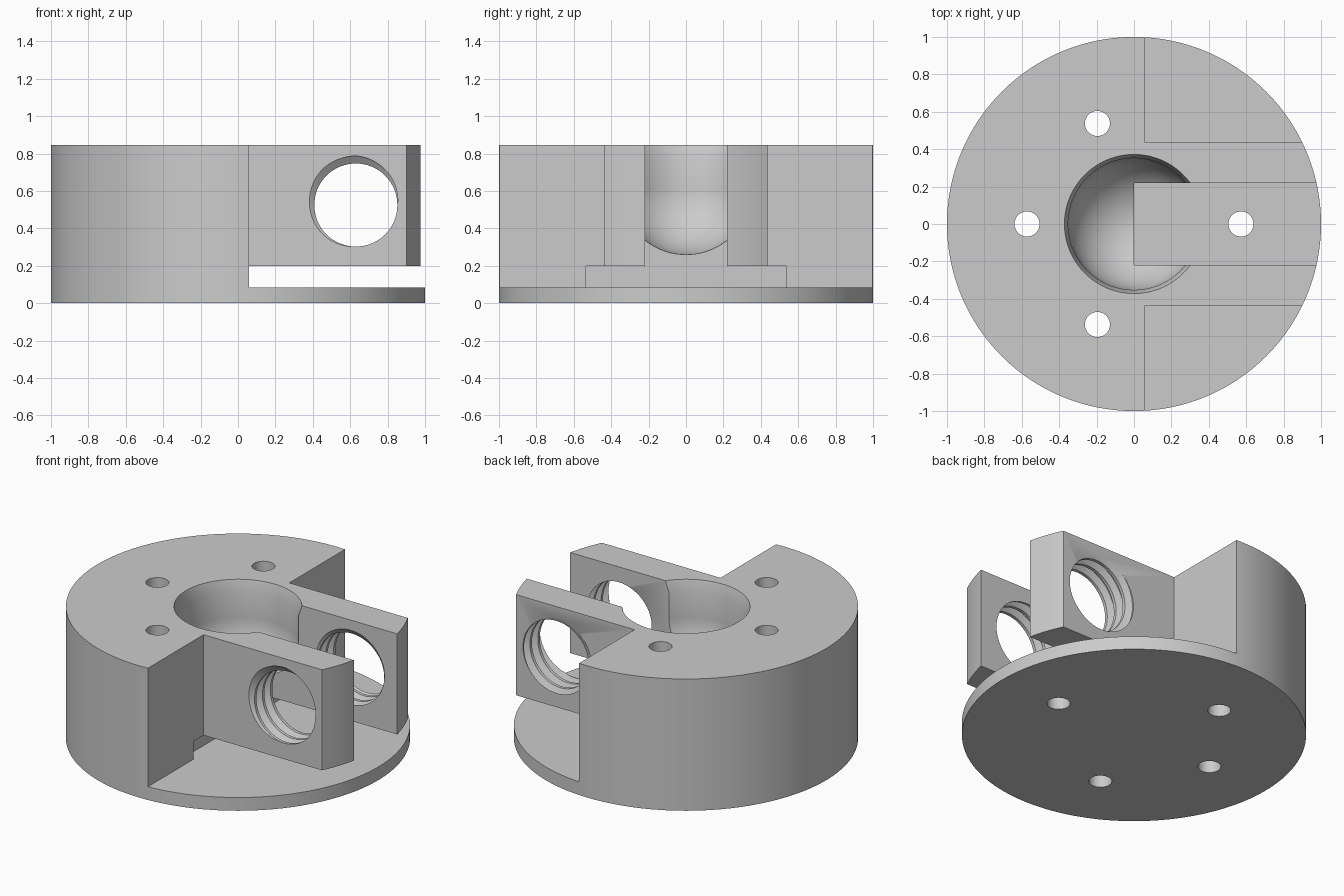
import bpy, bmesh, math

if "Cube" in bpy.data.objects:
    bpy.data.objects.remove(bpy.data.objects["Cube"])

SEG = 128
FLOOR, TOP = 0.085, 0.845


def new_object(name, bm):
    bmesh.ops.recalc_face_normals(bm, faces=bm.faces[:])
    mesh = bpy.data.meshes.new(name)
    bm.to_mesh(mesh)
    bm.free()
    ob = bpy.data.objects.new(name, mesh)
    bpy.context.collection.objects.link(ob)
    return ob


def lathe(name, profile, x=0.0, y=0.0, seg=SEG):
    """Closed solid of revolution; profile is (radius, z), poles have radius 0."""
    bm = bmesh.new()
    rings = []
    for r, z in profile:
        if r < 1e-6:
            rings.append([bm.verts.new((x, y, z))] * seg)
        else:
            rings.append([bm.verts.new((x + r * math.cos(2 * math.pi * i / seg),
                                        y + r * math.sin(2 * math.pi * i / seg), z))
                          for i in range(seg)])
    for a, b in zip(rings, rings[1:]):
        for i in range(seg):
            j = (i + 1) % seg
            bm.faces.new(list(dict.fromkeys((a[i], a[j], b[j], b[i]))))
    for ring in (rings[0], rings[-1]):
        if ring[0] is not ring[1]:
            bm.faces.new(ring)
    return new_object(name, bm)


def box(name, x0, x1, y0, y1, z0, z1):
    bm = bmesh.new()
    bmesh.ops.create_cube(bm, size=1)
    for v in bm.verts:
        v.co = (x1 if v.co.x > 0 else x0, y1 if v.co.y > 0 else y0, z1 if v.co.z > 0 else z0)
    return new_object(name, bm)


def thread_cutter(name, cx, cz, pitch=0.08, n=64, turns=16):
    """Helical tap running along y; crest, flank and root repeat once per pitch."""
    profile = [(0.0, 0.222), (0.25, 0.222), (0.625, 0.262), (0.75, 0.262)]
    p = len(profile)
    # places the groove at the upper left of the front face
    start = 0.435 - pitch * (0.6875 + 110 / 360) - 13 * pitch
    bm = bmesh.new()
    grid = []
    for j in range(n):
        a = 2 * math.pi * j / n
        col = []
        for k in range(turns * p + 1):
            f, r = profile[k % p]
            t = start + pitch * (k // p + f + j / n)
            col.append(bm.verts.new((cx + r * math.cos(a), -t, cz + r * math.sin(a))))
        grid.append(col)
    # one extra turn on the first column closes the helix seam
    for k in range(turns * p + 1, (turns + 1) * p + 1):
        f, r = profile[k % p]
        grid[0].append(bm.verts.new((cx + r, -(start + pitch * (k // p + f)), cz)))
    for j in range(n):
        nxt, off = (grid[j + 1], 0) if j < n - 1 else (grid[0], p)
        for k in range(turns * p):
            bm.faces.new((grid[j][k], nxt[k + off], nxt[k + 1 + off], grid[j][k + 1]))
    # fan caps, well outside the arms
    last = turns * p
    for k, extra in ((0, -0.1), (last, 0.1)):
        loop = [grid[j][k] for j in range(n)] + [grid[0][k + i] for i in range(p, 0, -1)]
        tip = bm.verts.new((cx, -(start + pitch * k / p + extra), cz))
        for a, b in zip(loop, loop[1:] + loop[:1]):
            bm.faces.new((a, b, tip))
    return new_object(name, bm)


def cut(target, cutter):
    mod = target.modifiers.new("cut", 'BOOLEAN')
    mod.operation = 'DIFFERENCE'
    mod.solver = 'EXACT'
    mod.object = cutter
    bpy.context.view_layer.objects.active = target
    bpy.ops.object.modifier_apply(modifier=mod.name)
    bpy.data.objects.remove(cutter)


# Round block
body = lathe("clamp_body", [(1, 0), (1, TOP)], seg=192)

# Side recesses that leave two parallel arms
for s in (-1, 1):
    ya, yb = sorted((s * 0.435, s * 1.3))
    cut(body, box("side_recess", 0.06, 1.3, ya, yb, FLOOR, 1.2))

# Gap below the arms, and the channel between them
cut(body, box("under_gap", 0, 1.3, -0.535, 0.535, FLOOR, 0.2))
cut(body, box("channel", 0, 1.3, -0.22, 0.22, FLOOR, 1.2))

# Ball socket: hemisphere, straight wall, flared rim
R, CZ = 0.352, 0.612
socket = [(R * math.sin(i * math.pi / 48), CZ - R * math.cos(i * math.pi / 48)) for i in range(25)]
socket += [(R, 0.77), (0.372, TOP), (0.372, 1.1)]
cut(body, lathe("ball_socket", socket))

# Mounting holes through the whole height
for deg in (0, 110, 180, 250):
    a = math.radians(deg)
    cut(body, lathe("mount_hole", [(0.067, -0.2), (0.067, 1.2)],
                    0.572 * math.cos(a), 0.572 * math.sin(a), 48))

# Threaded hole across both arms
cut(body, thread_cutter("screw_thread", 0.63, 0.525))

# Finish
grey = bpy.data.materials.new("light grey")
grey.diffuse_color = (0.6, 0.6, 0.6, 1)
grey.use_nodes = True
grey.node_tree.nodes["Principled BSDF"].inputs["Base Color"].default_value = grey.diffuse_color
body.data.materials.clear()
body.data.materials.append(grey)
for poly in body.data.polygons:
    poly.material_index = 0
bpy.ops.object.select_all(action='DESELECT')
body.select_set(True)
bpy.context.view_layer.objects.active = body
bpy.ops.object.shade_smooth_by_angle(angle=math.radians(30))
